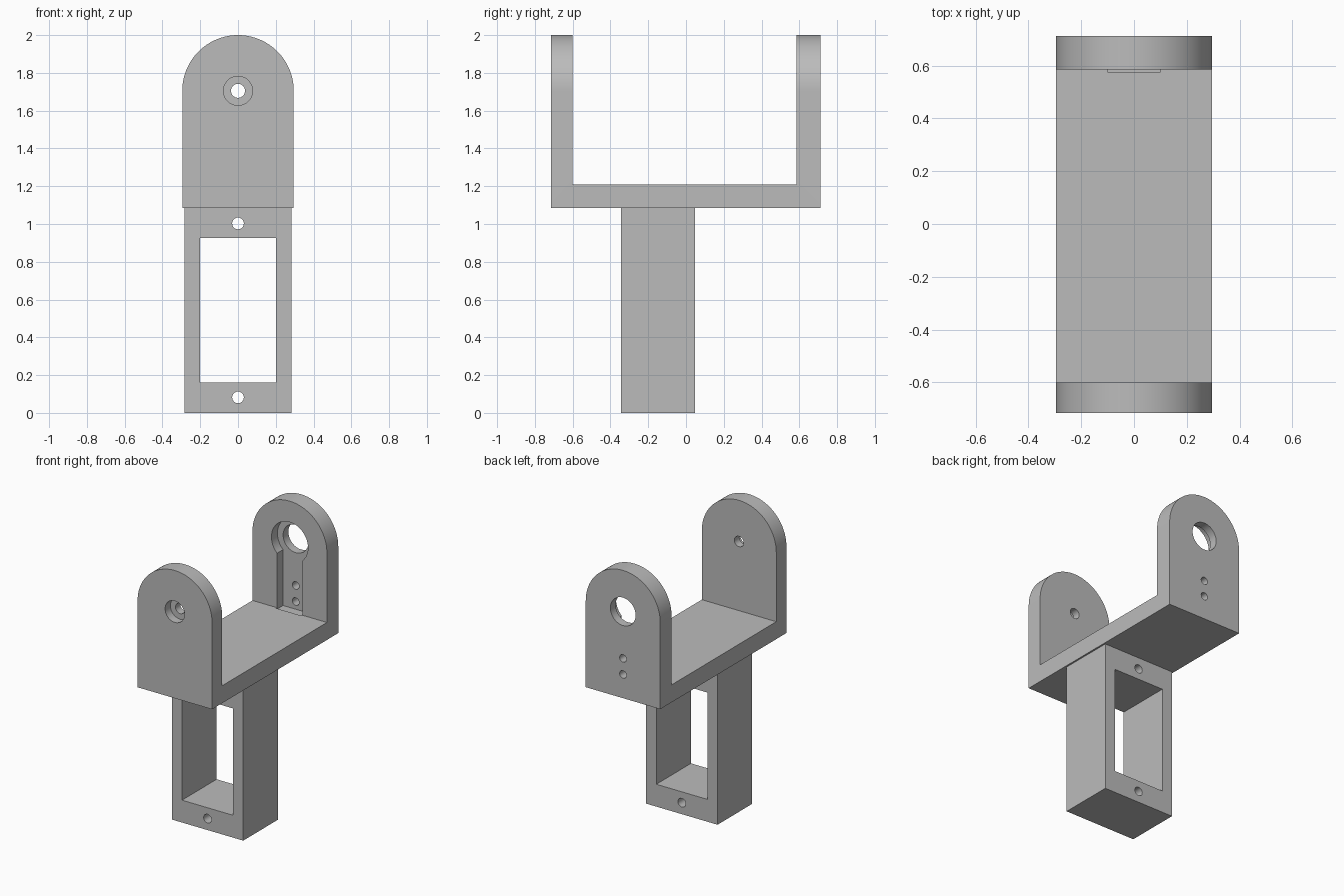
import bpy, bmesh
from math import sin, cos, pi, radians
from mathutils import Vector

cube = bpy.data.objects.get("Cube")
if cube:
    bpy.data.objects.remove(cube, do_unlink=True)

grey = bpy.data.materials.new("plain grey")
grey.use_nodes = True
COLOUR = (0.5, 0.5, 0.5, 1)
grey.diffuse_color = COLOUR
grey.node_tree.nodes["Principled BSDF"].inputs["Base Color"].default_value = COLOUR

HALF = 0.295      # half width of the yoke
PIVOT = 1.705     # height of the pivot axis


def prism(name, points, sweep):
    """Extrude a closed 3D outline along the sweep vector."""
    bm = bmesh.new()
    face = bm.faces.new([bm.verts.new(p) for p in points])
    ext = bmesh.ops.extrude_face_region(bm, geom=[face])
    moved = [g for g in ext["geom"] if isinstance(g, bmesh.types.BMVert)]
    bmesh.ops.translate(bm, verts=moved, vec=Vector(sweep))
    bmesh.ops.recalc_face_normals(bm, faces=bm.faces)
    mesh = bpy.data.meshes.new(name)
    bm.to_mesh(mesh)
    bm.free()
    mesh.materials.append(grey)
    obj = bpy.data.objects.new(name, mesh)
    bpy.context.collection.objects.link(obj)
    return obj


def block(name, half_x, y0, y1, z0, z1):
    outline = [(-half_x, y0, z0), (half_x, y0, z0), (half_x, y0, z1), (-half_x, y0, z1)]
    return prism(name, outline, (0, y1 - y0, 0))


def bore(radius, z, y0, y1, sides=48):
    ring = [2 * pi * i / sides for i in range(sides)]
    outline = [(radius * cos(a), y0, z + radius * sin(a)) for a in ring]
    return prism("bore_cutter", outline, (0, y1 - y0, 0))


def combine(obj, cutter, operation="DIFFERENCE"):
    """Apply a boolean and discard the cutter."""
    mod = obj.modifiers.new("cut", "BOOLEAN")
    mod.operation, mod.solver, mod.object = operation, "EXACT", cutter
    cutter.hide_render = True
    graph = bpy.context.evaluated_depsgraph_get()
    result = bpy.data.meshes.new_from_object(obj.evaluated_get(graph))
    obj.modifiers.clear()
    obj.data = result
    bpy.data.objects.remove(cutter, do_unlink=True)


def smooth(obj):
    bpy.ops.object.select_all(action="DESELECT")
    obj.select_set(True)
    bpy.context.view_layer.objects.active = obj
    bpy.ops.object.shade_smooth_by_angle(angle=radians(30))


# Yoke: U-shaped side profile trimmed to a round-topped front outline
u_shape = [(-0.715, 1.085), (0.713, 1.085), (0.713, 2.1), (0.585, 2.1),
           (0.585, 1.21), (-0.6, 1.21), (-0.6, 2.1), (-0.715, 2.1)]
yoke = prism("yoke", [(-0.5, y, z) for y, z in u_shape], (1, 0, 0))
arch = [(-HALF, -1, 1), (HALF, -1, 1)]
arch += [(HALF * cos(pi * i / 48), -1, PIVOT + HALF * sin(pi * i / 48)) for i in range(49)]
combine(yoke, prism("arch_trim", arch, (0, 2, 0)), "INTERSECT")

# Front arm: pivot hole with a counterbore on the outside
combine(yoke, bore(0.037, PIVOT, -0.8, -0.5))
combine(yoke, bore(0.077, PIVOT, -0.8, -0.655))

# Back arm: keyhole recess on the inside, through hole and two screw holes
recess = bore(0.145, PIVOT, 0.575, 0.653)
combine(recess, block("slot_cutter", 0.1, 0.575, 0.653, 1.2, PIVOT), "UNION")
combine(yoke, recess)
combine(yoke, bore(0.1, PIVOT, 0.5, 0.8))
for z in (1.255, 1.37):
    combine(yoke, bore(0.027, z, 0.62, 0.8, 24))

# Post: block with a rectangular window and a screw hole above and below it
post = block("post", 0.283, -0.345, 0.047, 0, 1.085)
combine(post, block("window_cutter", 0.202, -0.5, 0.2, 0.16, 0.925))
for z in (0.082, 1.003):
    combine(post, bore(0.031, z, -0.5, 0.2, 24))

for part in (yoke, post):
    smooth(part)
